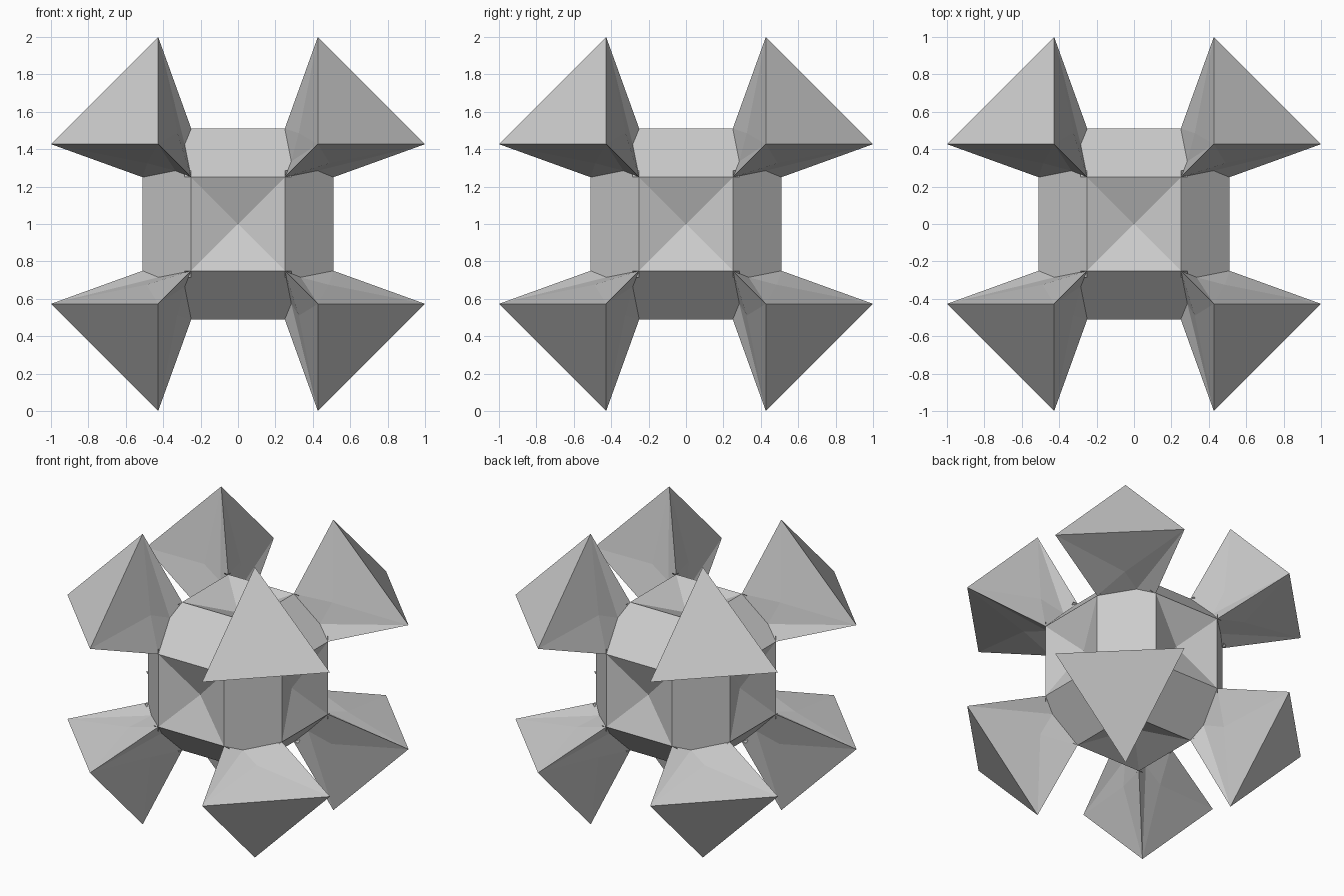
import bpy, bmesh
from itertools import permutations, product
from mathutils import Matrix, Vector

if "Cube" in bpy.data.objects:
    bpy.data.objects.remove(bpy.data.objects["Cube"])

CENTRE = Vector((0, 0, 1))
R, S, E = 0.51, 0.25, 0.285      # body half width, square half side, strip half length
T, I = 1.0, 0.427                # spike tip coordinates

# The 24 rotations of a cube
ROTATIONS = []
for p in permutations(range(3)):
    for s in product((1, -1), repeat=3):
        m = Matrix([[s[i] if p[i] == j else 0 for j in range(3)] for i in range(3)])
        if m.determinant() > 0:
            ROTATIONS.append(m)


def make(name, polys):
    """Build one flat-shaded object from polygons, each turned to face outward."""
    bm = bmesh.new()
    for poly in polys:
        pts = [Vector(v) for v in poly]
        mid = sum(pts, Vector()) / len(pts)
        if (pts[1] - pts[0]).cross(pts[2] - pts[0]).dot(mid) < 0:
            pts.reverse()
        bm.faces.new([bm.verts.new(v + CENTRE) for v in pts])
    bmesh.ops.remove_doubles(bm, verts=bm.verts, dist=0.0005)
    bmesh.ops.recalc_face_normals(bm, faces=bm.faces)
    me = bpy.data.meshes.new(name)
    bm.to_mesh(me)
    bm.free()
    ob = bpy.data.objects.new(name, me)
    bpy.context.collection.objects.link(ob)


def turned(m, pts):
    return [m @ Vector(v) for v in pts]


# Core: six sunken square panels and twelve bevelled strips
panel = [(S, -R, S), (-S, -R, S), (0, -0.41, 0)]
panels = [turned(m, panel) for m in ROTATIONS]
make("core_panels", panels)

strip = [(-E, -R, S), (E, -R, S), (E, -S, R), (-E, -S, R)]
seen = set()
for m in ROTATIONS:
    axis = tuple(round(c) for c in m @ Vector((0, -1, 1)))
    if axis not in seen:
        seen.add(axis)
        make("core_strip", [turned(m, strip)])

# Spikes: a triangular cap and three dished, notched sides on every corner
B, C = (I, -T, I), (I, -I, T)
b, c = (S, -R, S), (S, -S, R)
q = (0.325, -0.49, 0.486)        # outer lip of the notch
d = (0.285, -0.425, 0.335)       # bottom of the notch
side = [(C, B, q), (C, q, c), (q, B, d), (d, B, b), (q, d, c), (c, d, b)]
cap = [(T, -I, I), B, C]
for corner in product((1, -1), repeat=3):
    local = [m for m in ROTATIONS
             if (m @ Vector((1, -1, 1)) - Vector(corner)).length < 0.1]
    polys = [turned(m, tri) for m in local for tri in side]
    polys.append(turned(local[0], cap))
    polys.append(turned(local[0], [(R, -S, S), b, c]))
    make("spike", polys)
